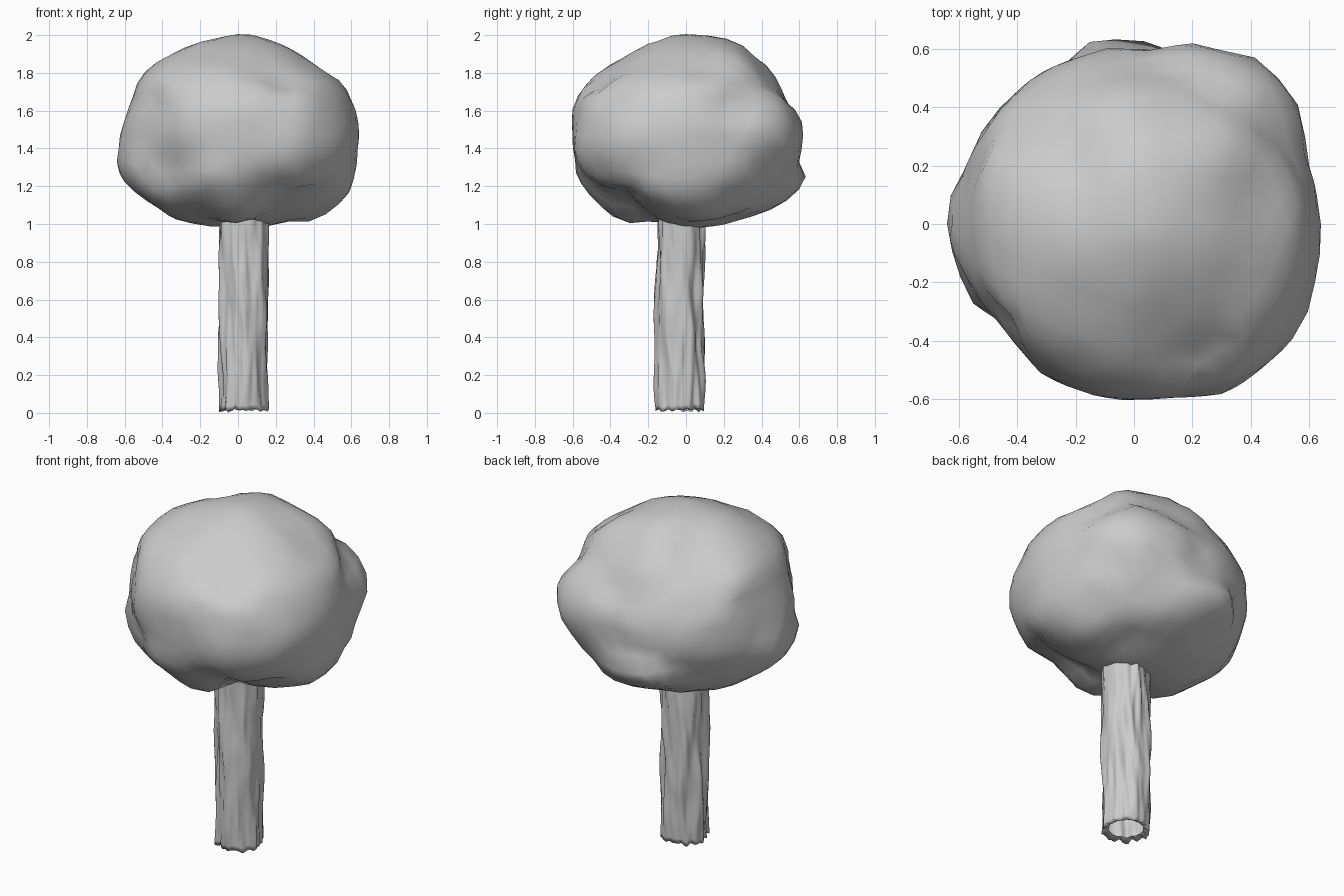
import bpy, bmesh, math
from mathutils import Vector, noise

if "Cube" in bpy.data.objects:
    bpy.data.objects.remove(bpy.data.objects["Cube"])

C = Vector((0, 0, 1.47))
A = Vector((0.6, 0.6, 0.5))
samples = []


def outline(azimuth, elevation, pts):
    """Guide the canopy with an outline seen from one direction, around (0, 0, 1)."""
    a, e = math.radians(azimuth), math.radians(elevation)
    v = Vector((math.sin(a) * math.cos(e), -math.cos(a) * math.cos(e), math.sin(e)))
    r = Vector((math.cos(a), math.sin(a), 0))
    u = v.cross(r)
    for x, y in pts:
        p = Vector((0, 0, 1)) + r * x + u * y - C
        # slide along the view to where a base ellipsoid would form its outline
        t = -sum(p[i] * v[i] / A[i] ** 2 for i in range(3))
        p += v * (t / sum(v[i] ** 2 / A[i] ** 2 for i in range(3)))
        q = Vector((p.x / A.x, p.y / A.y, p.z / A.z))
        samples.append((q.normalized(), q.length))


# Canopy outlines: front, right, top, then three oblique directions
outline(0, 0, [(-.64, .31), (-.58, .6), (-.5, .81), (-.23, .95), (.05, 1.01), (.25, .94), (.4, .84),
               (.57, .72), (.64, .44), (.62, .3), (.58, .14), (.48, .06), (.2, 0), (-.2, 0),
               (-.33, .02), (-.5, .13), (-.61, .22)])
outline(90, 0, [(-.6, .4), (-.6, .63), (-.4, .84), (-.2, .95), (.03, 1), (.3, .96), (.4, .83),
                (.5, .7), (.6, .45), (.59, .16), (.5, .1), (.2, 0), (-.15, .03), (-.3, 0),
                (-.4, .03), (-.56, .21)])
outline(0, 90, [(-.64, -.02), (-.58, .1), (-.49, .36), (-.25, .55), (0, .6), (.24, .61), (.45, .54),
                (.57, .45), (.58, .22), (.62, .16), (.64, -.05), (.61, -.24), (.54, -.4), (.4, -.53),
                (.15, -.6), (-.05, -.59), (-.3, -.53), (-.4, -.45), (-.57, -.2)])
outline(45, 30, [(-.57, .47), (-.36, .86), (-.17, .93), (.03, .9), (.28, .92), (.37, .82), (.51, .67),
                 (.65, .59), (.71, .46), (.62, .28), (.55, .07), (.14, -.12), (-.07, -.06),
                 (-.36, -.08), (-.48, .04), (-.55, .25)])
outline(225, 30, [(-.71, .4), (-.68, .51), (-.53, .63), (-.51, .76), (-.32, .87), (-.09, .93), (.18, .89),
                  (.42, .81), (.55, .67), (.57, .38), (.53, .07), (.27, -.08), (-.26, -.09),
                  (-.57, .13)])
outline(135, -32, [(-.66, .38), (-.57, .67), (-.42, .82), (-.2, .9), (-.01, .98), (.07, .97), (.16, .89),
                   (.4, .77), (.54, .62), (.59, .24), (.48, .04), (.29, -.1), (-.2, -.1), (-.39, .01),
                   (-.63, .23)])


def canopy_point(n):
    wsum = rsum = 0.0
    for d, r in samples:
        w = math.exp((n.dot(d) - 1) / 0.017) + 1e-6
        wsum += w
        rsum += w * r
    k = rsum / wsum + 0.025 * noise.noise(n * 4 + Vector((4, 1, 7)))
    return C + Vector((n.x * A.x, n.y * A.y, n.z * A.z)) * k


def finish(bm, name):
    bmesh.ops.recalc_face_normals(bm, faces=bm.faces)
    for f in bm.faces:
        f.smooth = True
    mesh = bpy.data.meshes.new(name)
    bm.to_mesh(mesh)
    bm.free()
    ob = bpy.data.objects.new(name, mesh)
    bpy.context.collection.objects.link(ob)


# Leafy canopy
bm = bmesh.new()
bmesh.ops.create_icosphere(bm, subdivisions=4, radius=1)
for v in bm.verts:
    v.co = canopy_point(v.co.normalized())
finish(bm, "canopy")

# Trunk: open column with wavering bark grooves and a ragged, turned-in foot
SIDES, RINGS, HEIGHT = 72, 40, 1.07
bm = bmesh.new()
rings = []


def add_ring(z, radius, bark, ragged):
    ring = []
    for i in range(SIDES):
        a = 2 * math.pi * i / SIDES
        u = a + 0.25 * z
        p = Vector((math.cos(u) * 3, math.sin(u) * 3, z * 2.6))
        r = radius + bark * (0.024 * noise.noise(p) + 0.009 * noise.noise(p * 2.1))
        dz = ragged * 0.022 * noise.noise(Vector((math.cos(a) * 4, math.sin(a) * 4, 9)))
        ring.append(bm.verts.new((0.03 + r * math.cos(a), -0.03 + r * math.sin(a), z + dz)))
    rings.append(ring)


add_ring(0.03, 0.092, 0.4, 0)
for j in range(RINGS + 1):
    t = j / RINGS
    add_ring(0.015 + (HEIGHT - 0.015) * t, 0.125, 1, 1 - t)
for lo, hi in zip(rings, rings[1:]):
    for i in range(SIDES):
        k = (i + 1) % SIDES
        bm.faces.new((lo[i], lo[k], hi[k], hi[i]))
finish(bm, "trunk")
